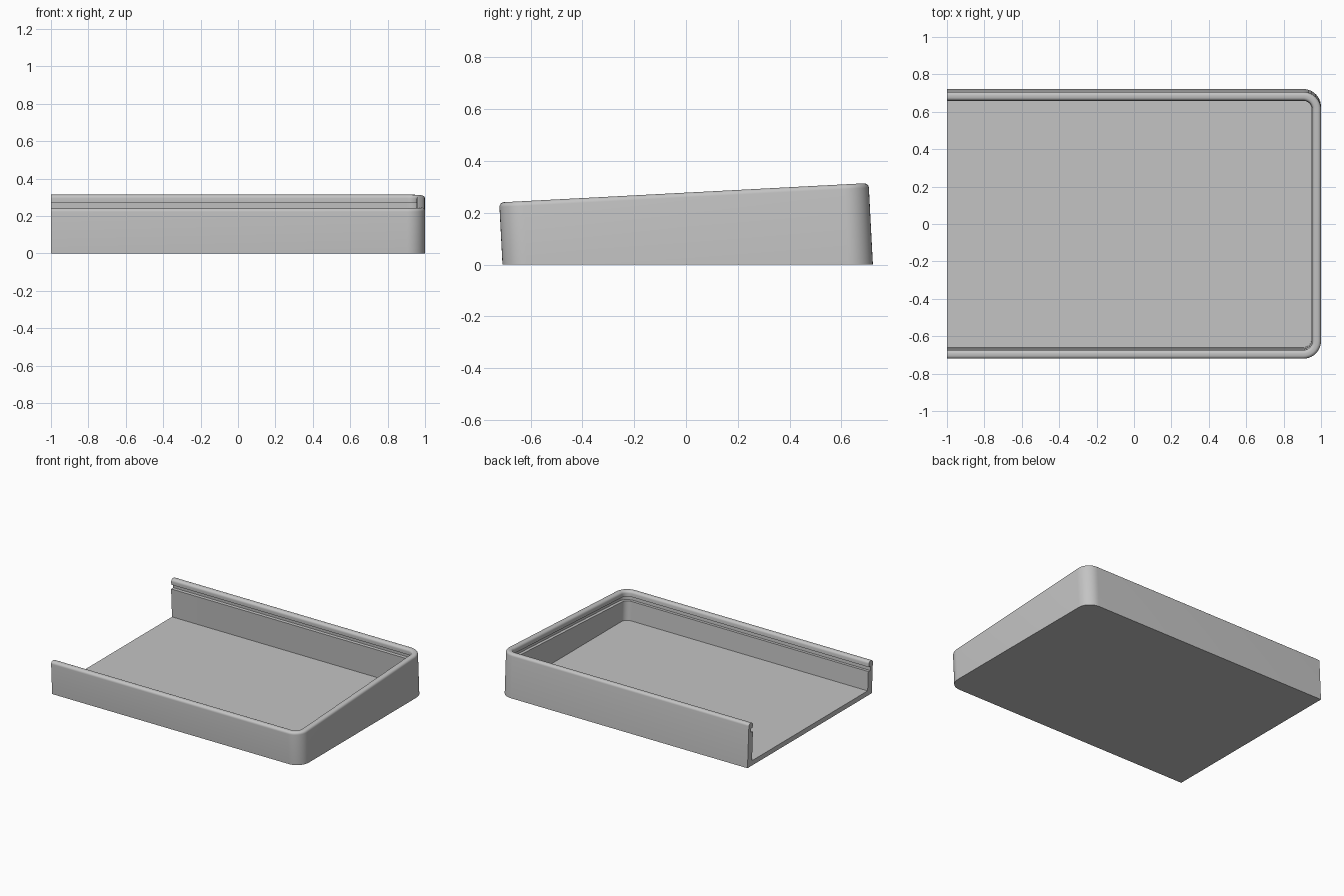
import bpy
import bmesh
from math import sin, cos, pi, radians

cube = bpy.data.objects.get("Cube")
if cube:
    bpy.data.objects.remove(cube, do_unlink=True)

TILT = radians(3)                 # slope of the rim
MID_HEIGHT = 0.278                # rim height at the centre
FRONT, BACK, SIDE, OPEN = -0.722, 0.706, 1.0, -1.0
CORNER = 0.095
FLOOR = 0.035
WALL, LIP, GROOVE = 0.05, 0.046, 0.027
ROUND = 0.018


def arc(cx, cy, r, start, end, steps):
    """Points on a circular arc."""
    return [(cx + r * cos(start + (end - start) * i / steps),
             cy + r * sin(start + (end - start) * i / steps))
            for i in range(steps + 1)]


def path(inset):
    """U-shaped plan of the wall, moved inwards by inset."""
    r = CORNER - inset
    cx = SIDE - CORNER
    return ([(OPEN, FRONT + inset)]
            + arc(cx, FRONT + CORNER, r, -pi / 2, 0, 10)
            + arc(cx, BACK - CORNER, r, 0, pi / 2, 10)
            + [(OPEN, BACK - inset)])


def place(x, v, depth):
    """From the tilted rim frame to the model frame."""
    return (x, v * cos(TILT) + depth * sin(TILT),
            MID_HEIGHT + v * sin(TILT) - depth * cos(TILT))


def depth_at(v, z):
    """Depth below the rim plane at which the wall reaches level z."""
    return (MID_HEIGHT + v * sin(TILT) - z) / cos(TILT)


# Wall section as (inset, depth), between the bottom and floor rings
section = [(x, -y) for x, y in arc(ROUND, -ROUND, ROUND, pi, pi / 2, 5)]
section += [(x, -y) for x, y in arc(LIP - ROUND, -ROUND, ROUND, pi / 2, 0, 5)]
section += [(LIP, 0.04), (GROOVE, 0.04), (GROOVE, 0.07), (WALL, 0.07)]

bm = bmesh.new()
rings = [[bm.verts.new(place(x, v, depth_at(v, 0))) for x, v in path(0)]]
for inset, depth in section:
    rings.append([bm.verts.new(place(x, v, depth)) for x, v in path(inset)])
rings.append([bm.verts.new(place(x, v, depth_at(v, FLOOR)))
              for x, v in path(WALL)])

# Wall skin, base, floor and the cut open end
for low, high in zip(rings, rings[1:]):
    for i in range(len(low) - 1):
        bm.faces.new((low[i], low[i + 1], high[i + 1], high[i]))
bm.faces.new(rings[0][::-1])
bm.faces.new(rings[-1])
bm.faces.new([ring[0] for ring in rings] + [ring[-1] for ring in rings[::-1]])
bmesh.ops.recalc_face_normals(bm, faces=bm.faces)

mesh = bpy.data.meshes.new("tray_shell")
bm.to_mesh(mesh)
bm.free()
tray = bpy.data.objects.new("tray_shell", mesh)
bpy.context.collection.objects.link(tray)

# Plain grey finish
grey = bpy.data.materials.new("plain_grey")
grey.use_nodes = True
colour = (0.55, 0.55, 0.55, 1)
grey.diffuse_color = colour
for node in grey.node_tree.nodes:
    if node.type == 'BSDF_PRINCIPLED':
        node.inputs["Base Color"].default_value = colour
mesh.materials.append(grey)

# Smooth the rounded corners and rim, keep hard edges
for other in bpy.context.selected_objects:
    other.select_set(False)
tray.select_set(True)
bpy.context.view_layer.objects.active = tray
bpy.ops.object.shade_smooth_by_angle(angle=radians(30))
